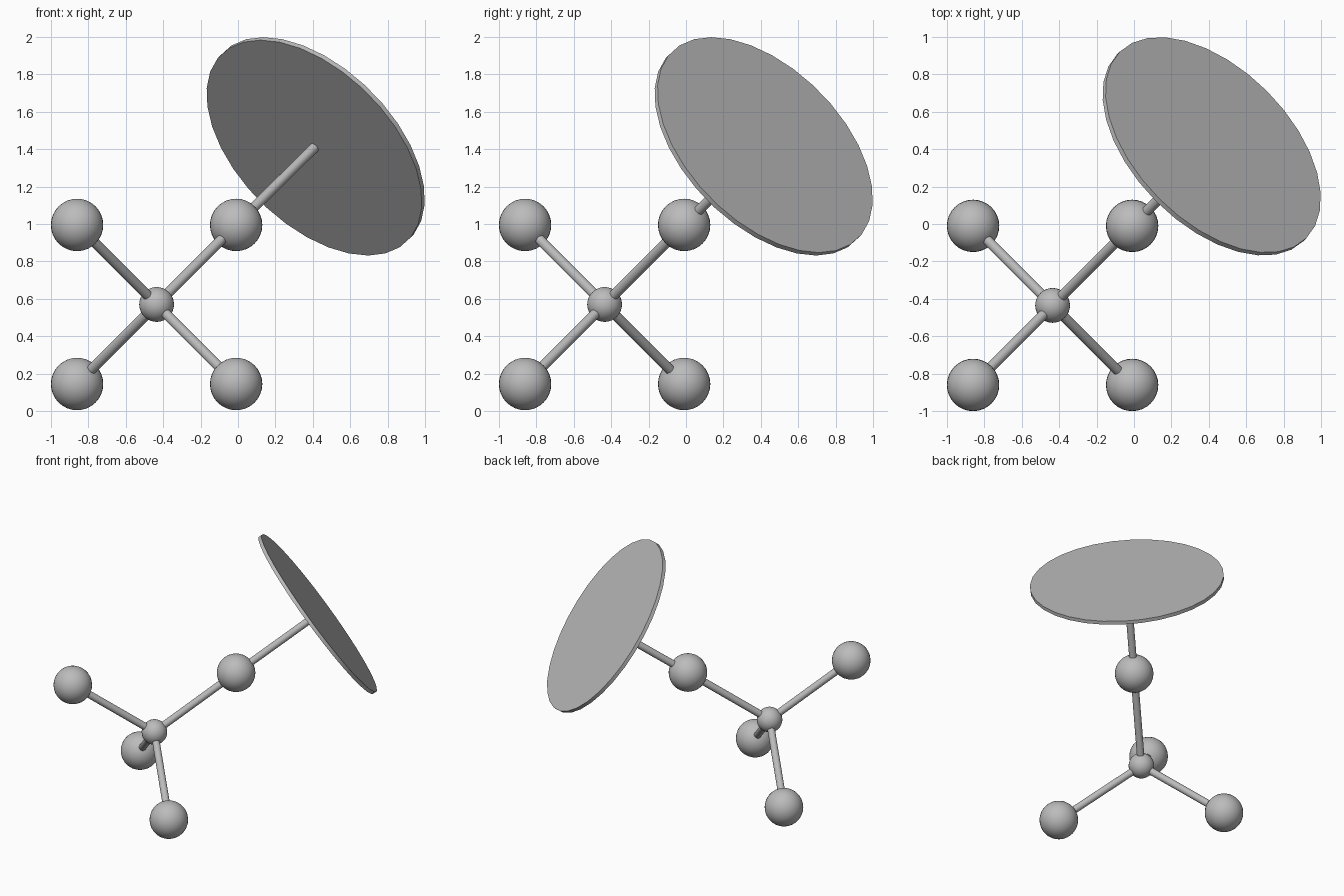
import bpy
from mathutils import Vector

cube = bpy.data.objects.get("Cube")
if cube:
    bpy.data.objects.remove(cube, do_unlink=True)

grey = bpy.data.materials.new("plain grey")
grey.use_nodes = True
colour = (0.5, 0.5, 0.5, 1)
grey.diffuse_color = colour
grey.node_tree.nodes["Principled BSDF"].inputs["Base Color"].default_value = colour


def finish(name):
    obj = bpy.context.object
    obj.name = name
    obj.data.materials.append(grey)
    bpy.ops.object.shade_smooth_by_angle()
    return obj


def ball(name, centre, radius):
    bpy.ops.mesh.primitive_uv_sphere_add(segments=32, ring_count=16, radius=radius, location=centre)
    return finish(name)


def rod(name, start, end, radius, sides=32):
    axis = end - start
    bpy.ops.mesh.primitive_cylinder_add(
        vertices=sides, radius=radius, depth=axis.length, location=(start + end) / 2,
        rotation=axis.to_track_quat('Z', 'Y').to_euler())
    return finish(name)


# Small hub with four balls at the corners of a tetrahedron
hub = Vector((-0.435, -0.435, 0.57))
ball("hub", hub, 0.093)
arms = {
    "upper_back": (1, 1, 1),
    "upper_front": (-1, -1, 1),
    "lower_right": (-1, 1, -1),
    "lower_left": (1, -1, -1),
}
for name, signs in arms.items():
    tip = hub + Vector(signs) * 0.425
    ball(name + "_ball", tip, 0.14)
    rod(name + "_rod", hub, tip, 0.027)

# Stem carrying the tilted round plate
diagonal = Vector((1, 1, 1)).normalized()
plate_centre = Vector((0.415, 0.415, 1.415))
rod("plate_stem", hub + Vector((0.425, 0.425, 0.425)), plate_centre, 0.027)
half = diagonal * 0.0135
rod("round_plate", plate_centre - half, plate_centre + half, 0.705)
